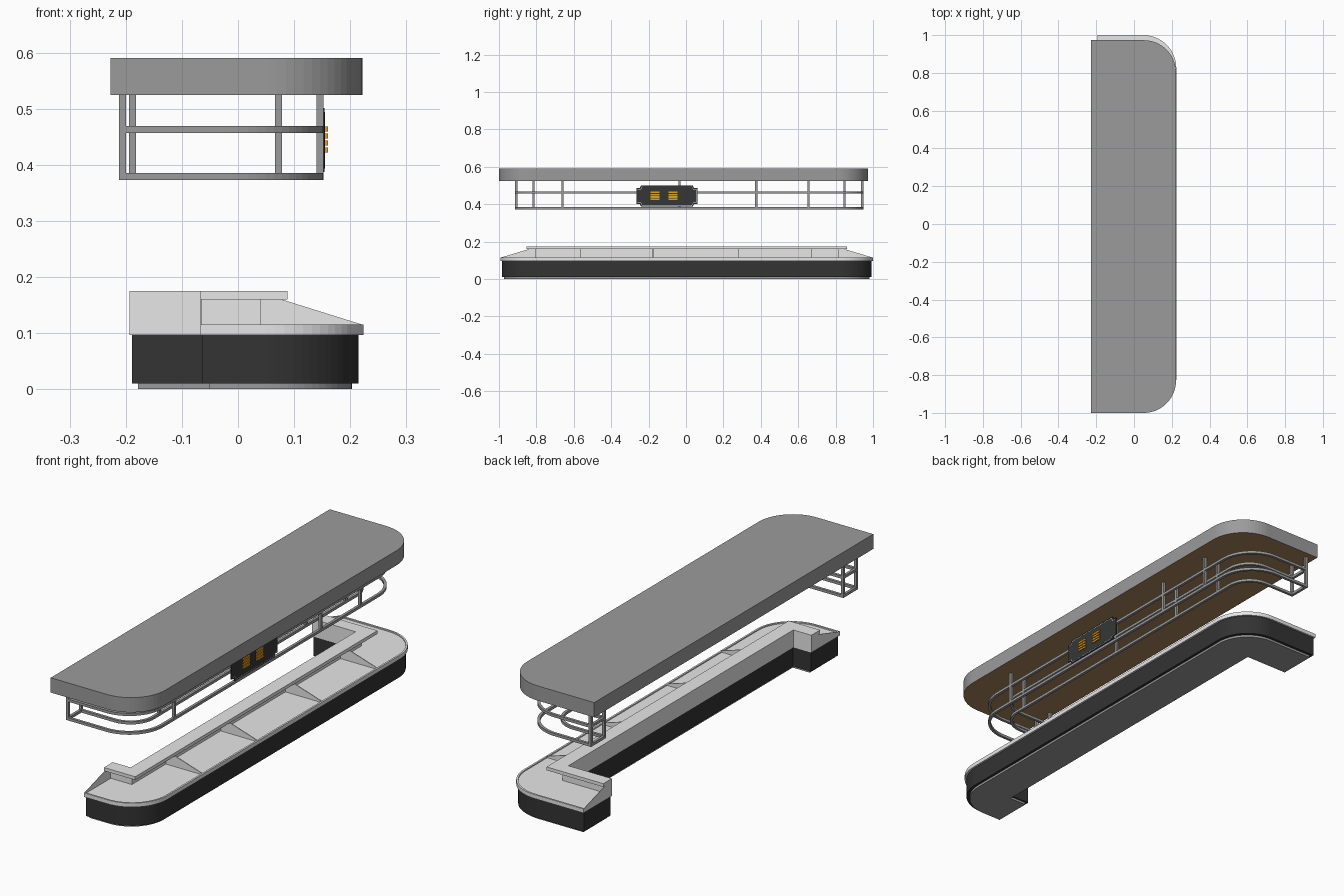
import bpy, bmesh, math

if "Cube" in bpy.data.objects:
    bpy.data.objects.remove(bpy.data.objects["Cube"])


def material(name, rgb):
    m = bpy.data.materials.new(name)
    m.diffuse_color = (*rgb, 1)
    m.use_nodes = True
    m.node_tree.nodes["Principled BSDF"].inputs["Base Color"].default_value = m.diffuse_color
    return m


GREY = material("canopy grey", (0.33, 0.33, 0.33))
LIGHT = material("counter light grey", (0.80, 0.80, 0.80))
DARK = material("body charcoal", (0.033, 0.033, 0.033))
WOOD = material("wood brown", (0.39, 0.235, 0.105))
SIGN = material("sign charcoal", (0.036, 0.037, 0.038))
AMBER = material("amber", (0.97, 0.42, 0.02))


def prism(name, pts, axis, a, b, mat):
    """Extrude a 2D outline from a to b along an axis (other axes in xyz order)."""
    bm = bmesh.new()

    def ring(t):
        out = []
        for p in pts:
            co = list(p)
            co.insert(axis, t)
            out.append(bm.verts.new(co))
        return out

    lo, hi = ring(a), ring(b)
    n = len(pts)
    bm.faces.new(lo)
    bm.faces.new(hi)
    for i in range(n):
        j = (i + 1) % n
        bm.faces.new((lo[i], lo[j], hi[j], hi[i]))
    bmesh.ops.recalc_face_normals(bm, faces=bm.faces)
    me = bpy.data.meshes.new(name)
    bm.to_mesh(me)
    bm.free()
    ob = bpy.data.objects.new(name, me)
    bpy.context.collection.objects.link(ob)
    me.materials.append(mat)
    return ob


def box(name, x0, x1, y0, y1, z0, z1, mat):
    return prism(name, [(x0, y0), (x1, y0), (x1, y1), (x0, y1)], 2, z0, z1, mat)


def path(x, lo, hi, r, end_lo, end_hi, seg=16):
    """U-shaped path opening to -x, with rounded corners on the +x side."""
    pts = [(end_lo, lo)]
    if r == 0:
        pts += [(x, lo), (x, hi)]
    else:
        for cy, start in ((lo + r, -90), (hi - r, 0)):
            for i in range(seg + 1):
                a = math.radians(start + 90 * i / seg)
                pts.append((x - r + r * math.cos(a), cy + r * math.sin(a)))
    return pts + [(end_hi, hi)]


def u_shape(outer, inner):
    return outer + inner[::-1]


# ---- canopy with a wooden underside
roof = prism("canopy", path(0.222, -1.0, 0.973, 0.17, -0.227, -0.227), 2, 0.524, 0.59, GREY)
roof.data.materials.append(WOOD)
for f in roof.data.polygons:
    if f.normal.z < -0.9:
        f.material_index = 1

# ---- counter: plinth, dark body, light worktop with lip
IN_X, IN_LO, IN_HI = 0.022, -0.79, 0.80
E_LO, E_HI = -0.067, -0.193


def inner(d, e):
    return path(IN_X + d, IN_LO - d, IN_HI + d, 0, E_LO + e, E_HI + e)


prism("plinth", u_shape(path(0.203, -0.974, 0.98, 0.16, E_LO + .015, E_HI + .015),
                        inner(0.01, .015)), 2, 0, 0.01, GREY)
prism("counter_body", u_shape(path(0.215, -0.985, 0.992, 0.165, E_LO + .004, E_HI + .004),
                              inner(0.003, .004)), 2, 0.01, 0.097, DARK)
ledge = path(0.224, -0.993, 1.0, 0.175, E_LO, E_HI)
prism("worktop", u_shape(ledge, inner(0, 0)), 2, 0.097, 0.11, LIGHT)
prism("worktop_lip", u_shape(ledge, path(0.216, -0.985, 0.992, 0.167, E_LO, E_HI)),
      2, 0.11, 0.115, LIGHT)

# ---- back riser and overhanging shelf
prism("riser", u_shape(path(0.04, -0.807, 0.815, 0, E_LO, E_HI), inner(0, 0)),
      2, 0.11, 0.16, LIGHT)
prism("shelf", u_shape(path(0.088, -0.852, 0.86, 0, E_LO, E_HI), inner(0, 0)),
      2, 0.16, 0.175, LIGHT)


# ---- wedge dividers along the front and closing both leg ends
def wedge(base, knee, tip):
    return [(base, 0.108), (tip, 0.108), (tip, 0.115), (knee, 0.16), (base, 0.16)]


for i, y in enumerate((-0.565, -0.177, 0.28, 0.67)):
    prism(f"divider_{i}", wedge(0.038, 0.078, 0.222), 1, y - 0.002, y + 0.002, LIGHT)
prism("end_panel_near", wedge(-0.805, -0.84, -0.991), 0, E_LO, E_LO + 0.002, LIGHT)
prism("end_panel_far", wedge(0.813, 0.848, 0.998), 0, E_HI, E_HI + 0.002, LIGHT)

# ---- hanging rack: outer and inner loops of rail at two heights
T = 0.006
X_LO, X_HI = -0.206, -0.188
LOOPS = {"outer": (0.146, -0.908, 0.942, 0.16), "inner": (0.072, -0.815, 0.848, 0.11)}
for name, (x, lo, hi, r) in LOOPS.items():
    shape = u_shape(path(x + T, lo - T, hi + T, r + T, X_LO, X_HI),
                    path(x - T, lo + T, hi - T, r - T, X_LO, X_HI))
    for level, z0, z1 in (("bottom", 0.373, 0.385), ("middle", 0.457, 0.469)):
        prism(f"rail_{name}_{level}", shape, 2, z0, z1, GREY)

# cross bars joining the loops at the open ends
for name, x, y0, y1 in (("near", X_LO, -0.908, -0.815), ("far", X_HI, 0.848, 0.942)):
    for z0 in (0.373, 0.457):
        box(f"cross_bar_{name}", x - T, x + T, y0 - T, y1 + T, z0, z0 + 0.012, GREY)

# posts up to the canopy
POSTS = [(X_LO, -0.908), (X_LO, -0.815), (X_HI, 0.848), (X_HI, 0.942),
         (0.146, -0.66), (0.146, 0.655),
         (0.072, -0.66), (0.072, -0.035), (0.072, 0.375), (0.072, 0.655),
         (0.146, 0.375)]
for i, (x, y) in enumerate(POSTS):
    box(f"post_{i}", x - T, x + T, y - T, y + T, 0.373, 0.53, GREY)

# ---- sign board with stepped corners and a thin light border line
CY, CZ = -0.102, 0.444


def sign_outline(d):
    q = [(0.163 - d, 0.042 - d), (0.145 - d, 0.042 - d), (0.138 - d, 0.057 - d)]
    out = []
    for sy, sz, pts in ((1, 1, q), (-1, 1, q[::-1]), (-1, -1, q), (1, -1, q[::-1])):
        out += [(CY + sy * y, CZ + sz * z) for y, z in pts]
    return out


prism("sign_board", sign_outline(0), 0, 0.149, 0.154, SIGN)
prism("sign_border", sign_outline(0.005), 0, 0.153, 0.1544, LIGHT)
prism("sign_face", sign_outline(0.0065), 0, 0.153, 0.1548, SIGN)

# ---- two plain slatted amber ornaments
for y in (-0.165, -0.07):
    for k in range(4):
        z = 0.422 + k * 0.0125
        box("sign_slat", 0.1545, 0.16, y - 0.024, y + 0.024, z, z + 0.0085, AMBER)
